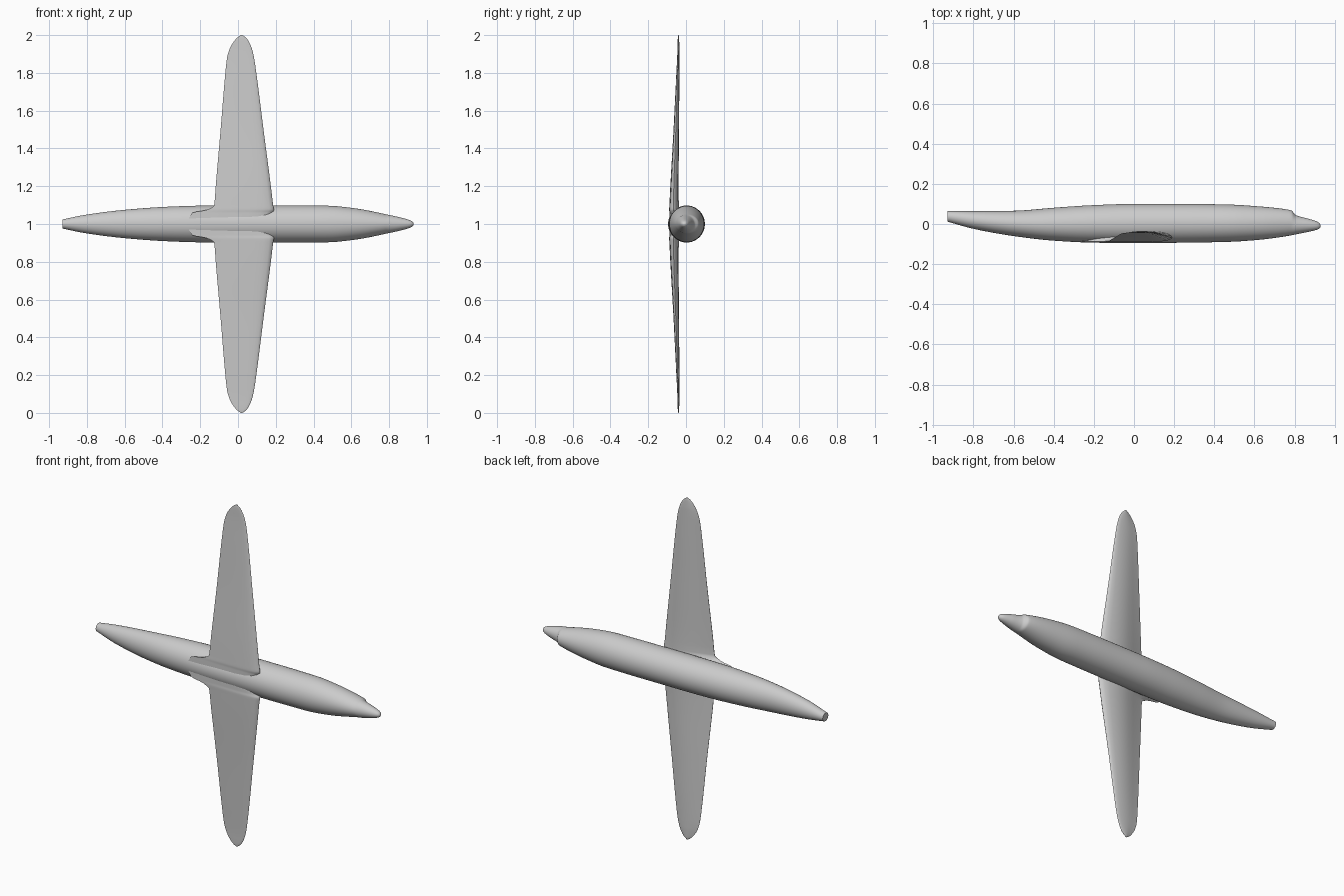
import bpy, bmesh, math

if "Cube" in bpy.data.objects:
    bpy.data.objects.remove(bpy.data.objects["Cube"])

grey = bpy.data.materials.new("light_grey")
grey.diffuse_color = (0.6, 0.6, 0.6, 1)
grey.use_nodes = True
grey.node_tree.nodes["Principled BSDF"].inputs["Base Color"].default_value = grey.diffuse_color


def smooth_interp(keys, x):
    """Monotone cubic interpolation through rows of (x, value, value, ...)."""
    def slope(i, c):
        if i == 0 or i == len(keys) - 1:
            j = max(i, 1)
            return (keys[j][c] - keys[j - 1][c]) / (keys[j][0] - keys[j - 1][0])
        a = (keys[i][c] - keys[i - 1][c]) / (keys[i][0] - keys[i - 1][0])
        b = (keys[i + 1][c] - keys[i][c]) / (keys[i + 1][0] - keys[i][0])
        return 0 if a * b <= 0 else 2 * a * b / (a + b)
    i = 0
    while i < len(keys) - 2 and x > keys[i + 1][0]:
        i += 1
    h = keys[i + 1][0] - keys[i][0]
    t = (x - keys[i][0]) / h
    return [(2*t**3 - 3*t*t + 1) * keys[i][c] + (t**3 - 2*t*t + t) * h * slope(i, c)
            + (3*t*t - 2*t**3) * keys[i + 1][c] + (t**3 - t*t) * h * slope(i + 1, c)
            for c in range(1, len(keys[0]))]


def loft(name, rings, angle):
    """Skin closed rings of points and cap both ends."""
    bm = bmesh.new()
    vs = [[bm.verts.new(p) for p in r] for r in rings]
    n = len(rings[0])
    for a, b in zip(vs, vs[1:]):
        for k in range(n):
            bm.faces.new((a[k], a[(k + 1) % n], b[(k + 1) % n], b[k]))
    bm.faces.new(vs[0])
    bm.faces.new(vs[-1])
    bmesh.ops.recalc_face_normals(bm, faces=bm.faces)
    me = bpy.data.meshes.new(name)
    bm.to_mesh(me)
    bm.free()
    ob = bpy.data.objects.new(name, me)
    bpy.context.collection.objects.link(ob)
    me.materials.append(grey)
    bpy.ops.object.select_all(action='DESELECT')
    ob.select_set(True)
    bpy.context.view_layer.objects.active = ob
    bpy.ops.object.shade_smooth_by_angle(angle=math.radians(angle))
    return ob


# Fuselage: x, belly y, spine y, half width
body = [(-0.93, 0.012, 0.064, 0.024), (-0.8, -0.024, 0.064, 0.05),
        (-0.6, -0.06, 0.066, 0.075), (-0.4, -0.083, 0.081, 0.09),
        (-0.2, -0.093, 0.094, 0.097), (0.0, -0.095, 0.1, 0.098),
        (0.25, -0.093, 0.1, 0.098), (0.47, -0.089, 0.097, 0.097),
        (0.62, -0.079, 0.088, 0.083), (0.74, -0.064, 0.076, 0.061),
        (0.785, -0.056, 0.067, 0.051), (0.805, -0.052, 0.045, 0.047),
        (0.87, -0.039, 0.026, 0.032), (0.91, -0.029, 0.013, 0.02),
        (0.924, -0.022, 0.004, 0.012), (0.93, -0.014, -0.004, 0.004)]
xs = [-0.93 + 1.7 * i / 50 for i in range(50)]
xs += [0.77 + 0.16 * i / 32 for i in range(33)]
rings = []
for x in xs:
    lo, hi, w = smooth_interp(body, x)
    rings.append([(x, (lo + hi) / 2 + (hi - lo) / 2 * math.sin(a),
                   1 + w * math.cos(a))
                  for a in (2 * math.pi * k / 48 for k in range(48))])
loft("fuselage", rings, 50)

# Wing: span distance, trailing x, leading x, lower y, upper y
plan = [(0.03, -0.26, 0.165, -0.088, -0.035), (0.06, -0.24, 0.183, -0.088, -0.035),
        (0.075, -0.165, 0.19, -0.089, -0.036), (0.1, -0.126, 0.186, -0.088, -0.038),
        (0.2, -0.118, 0.174, -0.083, -0.039), (0.5, -0.092, 0.135, -0.066, -0.037),
        (0.8, -0.067, 0.097, -0.051, -0.035), (0.88, -0.058, 0.085, -0.047, -0.035),
        (0.93, -0.043, 0.073, -0.045, -0.035), (0.97, -0.019, 0.055, -0.044, -0.036),
        (0.99, 0.0, 0.038, -0.043, -0.037), (1.0, 0.015, 0.024, -0.041, -0.039)]
# Airfoil: chord fraction, height fraction, from trailing edge over the top
foil = [(0, 0.06), (0.12, 0.26), (0.25, 0.52), (0.4, 0.8), (0.55, 0.97),
        (0.7, 1), (0.84, 0.92), (0.93, 0.78), (0.98, 0.6), (1, 0.42),
        (0.98, 0.25), (0.93, 0.12), (0.84, 0.04), (0.7, 0), (0.4, 0),
        (0.15, 0.0), (0, 0.02)]
spans = [0.03 + 0.07 * i / 14 for i in range(14)]
spans += [0.1 + 0.78 * i / 20 for i in range(20)]
spans += [0.88 + 0.12 * i / 16 for i in range(17)]
for side, label in ((1, "upper_wing"), (-1, "lower_wing")):
    rings = []
    for s in spans:
        te, le, lo, hi = smooth_interp(plan, s)
        rings.append([(te + u * (le - te), lo + v * (hi - lo), 1 + side * s)
                      for u, v in foil])
    loft(label, rings, 60)
